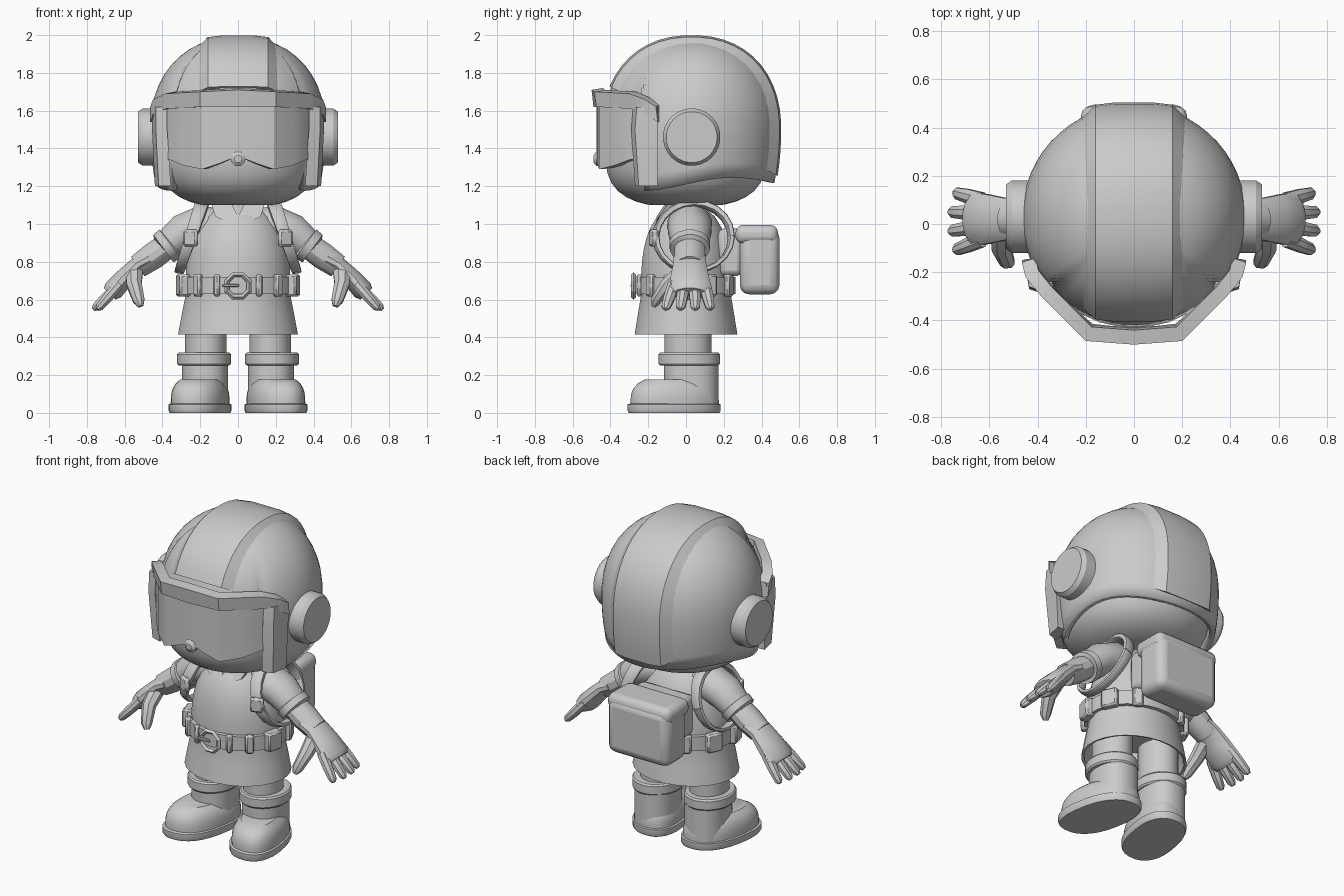
import bpy, bmesh
from math import sin, cos, pi, tau, radians, copysign
from mathutils import Vector

if "Cube" in bpy.data.objects:
    bpy.data.objects.remove(bpy.data.objects["Cube"])

# One flat colour for everything
SHADE = (0.6, 0.6, 0.6, 1)
grey = bpy.data.materials.new("light_grey")
grey.use_nodes = True
grey.diffuse_color = SHADE
grey.node_tree.nodes["Principled BSDF"].inputs["Base Color"].default_value = SHADE
parts = []


def finish(name, bm):
    bmesh.ops.recalc_face_normals(bm, faces=bm.faces)
    mesh = bpy.data.meshes.new(name)
    bm.to_mesh(mesh)
    bm.free()
    mesh.materials.append(grey)
    part = bpy.data.objects.new(name, mesh)
    bpy.context.collection.objects.link(part)
    parts.append(part)
    return part


def loft(name, rings, side=1, start_cap=True, end_cap=True):
    """Skin a list of point rings; side=-1 mirrors across x."""
    bm = bmesh.new()
    loops = [[bm.verts.new((p[0] * side, p[1], p[2])) for p in ring] for ring in rings]
    count = len(loops[0])
    for lower, upper in zip(loops, loops[1:]):
        for i in range(count):
            j = (i + 1) % count
            bm.faces.new((lower[i], lower[j], upper[j], upper[i]))
    if start_cap:
        bm.faces.new(loops[0])
    if end_cap:
        bm.faces.new(loops[-1])
    return finish(name, bm)


def oval(power=2, count=28):
    """Unit superellipse as (cos, sin) pairs."""
    def bend(value):
        return copysign(abs(value) ** (2 / power), value)
    steps = [tau * (i + 0.5) / count for i in range(count)]
    return [(bend(cos(a)), bend(sin(a))) for a in steps]


def level(z, rx, ry, cx=0, cy=0, power=2, shear=0):
    """Horizontal oval ring at height z."""
    return [(cx + rx * c + shear * (cy + ry * s), cy + ry * s, z) for c, s in oval(power)]


def dome(u, power, root):
    return max(0, 1 - abs(u) ** power) ** root


def tube(name, path, radii, across, flat=1, side=1, count=12, power=2):
    """Sweep an oval along a path; flat scales it square to the across axis."""
    path, rings = [Vector(p) for p in path], []
    for i, (centre, radius) in enumerate(zip(path, radii)):
        along = (path[min(i + 1, len(path) - 1)] - path[max(i - 1, 0)]).normalized()
        wide = Vector(across)
        wide = (wide - along * wide.dot(along)).normalized()
        thin = along.cross(wide) * flat
        rings.append([centre + (wide * c + thin * s) * radius for c, s in oval(power, count)])
    return loft(name, rings, side)


def box(name, location, size, turn=0, bevel=0.01, segments=1):
    bm = bmesh.new()
    bmesh.ops.create_cube(bm, size=1)
    bmesh.ops.scale(bm, vec=size, verts=bm.verts)
    part = finish(name, bm)
    part.location, part.rotation_euler.z = location, turn
    modifier = part.modifiers.new("bevel", "BEVEL")
    modifier.width, modifier.segments = bevel, segments


def both_ways(half):
    """Mirror a path that starts on the centre line."""
    return [(-x, y, z) for x, y, z in half[:0:-1]] + half


# Head inside the helmet
heights = [1.1 + 0.3 * (i / 8) ** 2 for i in range(9)] + [1.62]
swell = [dome(max(0, 1.4 - z) / 0.31, 3, 0.35) for z in heights]
loft("head", [level(z, 0.42 * k, 0.43 * k, power=2.1) for z, k in zip(heights, swell)])

# Helmet shell with a face opening
MID, TALL, WIDE, BACK = 1.5, 0.49, 0.465, 0.03


def helmet_scale(z):
    return dome((z - MID) / TALL, 2.2, 0.45) if z > MID else 1 - 0.7 * (MID - z) ** 2


shell = []
for j in range(16):
    row = []
    for c, s in oval(count=56):
        rim = 1.62 if s < -0.62 else 1.21 + 0.035 * sin(6 * (BACK + WIDE * s))
        z = rim + (MID + TALL - rim) * sin(j / 15 * pi / 2)
        k = max(0.01, helmet_scale(z)) * WIDE
        row.append((k * c, BACK + k * s, z))
    shell.append(row)
helmet = loft("helmet_shell", shell, start_cap=False)
helmet.modifiers.new("thickness", "SOLIDIFY").thickness = 0.035

# Raised band over the helmet from brow to nape
band = []
for i in range(25):
    a = radians(155 - i * 7.6)
    z = TALL * copysign(abs(sin(a)) ** 0.91, sin(a))
    y = copysign(WIDE * helmet_scale(MID + z), cos(a))
    band.append([(x, BACK + y * grow, MID + z * grow) for x, grow in
                 ((-0.23, 0.85), (-0.16, 1), (-0.08, 1.02), (0.08, 1.02), (0.16, 1), (0.23, 0.85))])
loft("helmet_band", band)

# Brow over the visor
brow = both_ways([(0, -0.5, 1.71), (0.2, -0.485, 1.7), (0.385, -0.3, 1.69),
                  (0.45, -0.22, 1.66), (0.465, -0.16, 1.62)])
loft("brow", [[(x, y + 0.01, min(z - 0.08, 1.62)), (x, y, z), (x * 0.88, y * 0.88, z + 0.01),
               (x * 0.86, y * 0.86, min(z - 0.08, 1.62))] for x, y, z in brow])

# Visor with a notched lower edge
glass = both_ways([(0, -0.475, 1.36), (0.1, -0.47, 1.32), (0.19, -0.46, 1.29),
                   (0.29, -0.38, 1.31), (0.36, -0.3, 1.34), (0.41, -0.2, 1.35)])
loft("visor", [[(x, y, z), (x, y, 1.64), (x * 0.9, y * 0.9, 1.64), (x * 0.9, y * 0.9, z)]
               for x, y, z in glass])
tube("visor_knob", [(0, y, 1.345) for y in (-0.44, -0.475, -0.49)], (0.04, 0.04, 0.02), (1, 0, 0), count=8)

# Tunic with a hollow skirt
skirt = [(0.6, 0.9), (0.42, 1.08), (0.415, 1.14), (0.52, 1.07)]
chest = [0.62 + 0.06 * i for i in range(9)]
chest = [(z, dome((z - 0.62) / 0.5, 3, 0.5)) for z in chest]
loft("tunic", [level(z, 0.28 * k, 0.24 * k) for z, k in skirt + chest])

# Belt, buckle and pouches
loft("belt", [level(z, 0.3 - inset, 0.265 - inset)
              for z, inset in ((0.63, 0.03), (0.63, 0), (0.72, 0), (0.72, 0.03))])
for degrees, width, depth in ((-68, 0.035, 0.03), (-45, 0.05, 0.04), (-15, 0.1, 0.06),
                              (25, 0.1, 0.05), (58, 0.06, 0.04)):
    for a in (radians(degrees), pi - radians(degrees)):
        box("belt_pouch", (0.3 * cos(a), 0.265 * sin(a), 0.675), (width, depth, 0.115), a + pi / 2)
bpy.ops.mesh.primitive_torus_add(major_segments=8, minor_segments=4, major_radius=0.064, minor_radius=0.014,
                                 location=(0, -0.278, 0.672), rotation=(pi / 2, pi / 8, 0))
buckle = bpy.context.object
buckle.name = "buckle"
buckle.data.materials.append(grey)
parts.append(buckle)
box("buckle_pin", (-0.04, -0.287, 0.675), (0.09, 0.014, 0.016), bevel=0.004)

ALONG_X, ALONG_Y = (1, 0, 0), (0, 1, 0)
for side in (1, -1):
    # Cheek guards and ear discs
    loft("cheek_guard", [[(inner, front, z), (outer, front + 0.02, z), (outer + 0.02, -0.15, z), (inner, -0.15, z)]
                         for inner, outer, front, z in ((0.355, 0.42, -0.27, 1.2), (0.375, 0.435, -0.29, 1.5),
                                                        (0.375, 0.435, -0.28, 1.62))], side)
    tube("ear_disc", [(x, BACK, 1.46) for x in (0.42, 0.505, 0.53, 0.53, 0.52, 0.52)],
         (0.152, 0.152, 0.135, 0.088, 0.086, 0.02), ALONG_Y, side=side, count=28)

    # Collar flaps
    flap = ((0, -0.155, 1.04), (0.02, -0.17, 0.99), (0.12, -0.145, 1.04), (0.14, -0.1, 1.1), (0.03, -0.115, 1.1))
    loft("collar", [flap, [(x, y + 0.04, z) for x, y, z in flap]], side)

    # Sleeves with a turned cuff, and forearms
    sleeve = ((0.08, 1), (0.18, 1), (0.29, 0.955), (0.355, 0.9), (0.36, 0.895), (0.395, 0.87), (0.396, 0.869))
    tube("sleeve", [(x, 0.02, z) for x, z in sleeve], (0.09, 0.12, 0.115, 0.1, 0.11, 0.106, 0.08),
         ALONG_Y, 0.87, side, 16)
    tube("forearm", [(x, 0.02, z) for x, z in ((0.36, 0.895), (0.45, 0.83), (0.53, 0.775))],
         (0.08, 0.085, 0.075), ALONG_Y, 0.87, side)

    # Gloved hands with spread fingers
    palm = ((0.47, 0.815), (0.53, 0.785), (0.6, 0.715), (0.66, 0.65), (0.68, 0.63))
    tube("palm", [(x, 0.02, z) for x, z in palm], (0.09, 0.09, 0.105, 0.115, 0.09), ALONG_Y, 0.5, side)
    for i in range(4):
        knuckle = Vector((0.63, 0.055 * i - 0.065, 0.68))
        tip = Vector((0.765 if i in (1, 2) else 0.745, 0.08 * i - 0.11, 0.548))
        tube("finger", [knuckle.lerp(tip, t) for t in (0, 0.5, 0.9, 1)],
             (0.033, 0.032, 0.026, 0.013), ALONG_Y, 0.9, side, 8)
    tube("thumb", [(0.55, -0.02, 0.75), (0.55, -0.1, 0.68), (0.525, -0.16, 0.595), (0.515, -0.17, 0.565)],
         (0.05, 0.043, 0.033, 0.016), ALONG_X, 0.9, side, 8)

    # Backpack straps looping round the shoulders, with buckles
    turns = [tau * i / 20 for i in range(21)]
    tube("strap", [(0.25 - 0.06 * sin(a), 0.04 + 0.2 * cos(a), 0.93 + 0.18 * sin(a)) for a in turns],
         [0.032 + 0.006 * sin(a) for a in turns], (1, 0.2, 0.15), 0.5, side, 8, 4)
    box("strap_buckle", (side * 0.25, -0.17, 0.925), (0.08, 0.035, 0.09), side * 0.4, 0.012)

    # Legs and cuffs
    loft("leg", [level(z, 0.11, 0.125, 0.17, 0.01) for z in (0.2, 0.55)], side)
    loft("boot_cuff", [level(z, 0.143 - inset, 0.163 - inset, 0.18, 0.017) for z, inset in
                       ((0.25, 0.04), (0.25, 0.008), (0.26, 0), (0.31, 0), (0.32, 0.008), (0.32, 0.04))], side)

    # Boots with toes turned outward
    loft("boot_shaft", [level(z, 0.123, 0.145, 0.175, 0.027, 2.3) for z in (0.03, 0.15, 0.27)], side)
    crown = [i / 7 for i in range(7)]
    loft("boot_foot", [level(0.045 + 0.155 * u, 0.147 * dome(u, 3, 0.4), 0.235 * dome(u, 3, 0.4),
                             0.19, -0.06, 2.4, -0.17) for u in crown], side)
    loft("sole", [level(z, 0.157 - inset, 0.248 - inset, 0.19, -0.063, 2.4, -0.17) for z, inset in
                  ((0, 0.006), (0.012, 0), (0.045, 0), (0.05, 0.015))], side)

# Backpack: frame, rounded main bag and top flap
box("backpack_frame", (0, 0.235, 0.85), (0.36, 0.13, 0.25), bevel=0.03, segments=2)
box("backpack_bag", (0, 0.39, 0.8), (0.43, 0.21, 0.345), bevel=0.05, segments=3)
box("backpack_flap", (0, 0.375, 0.945), (0.44, 0.225, 0.1), bevel=0.04, segments=3)

# Smooth shading with sharp edges kept
bpy.ops.object.select_all(action="DESELECT")
for part in parts:
    part.select_set(True)
bpy.context.view_layer.objects.active = parts[0]
bpy.ops.object.shade_smooth_by_angle(angle=radians(32))
